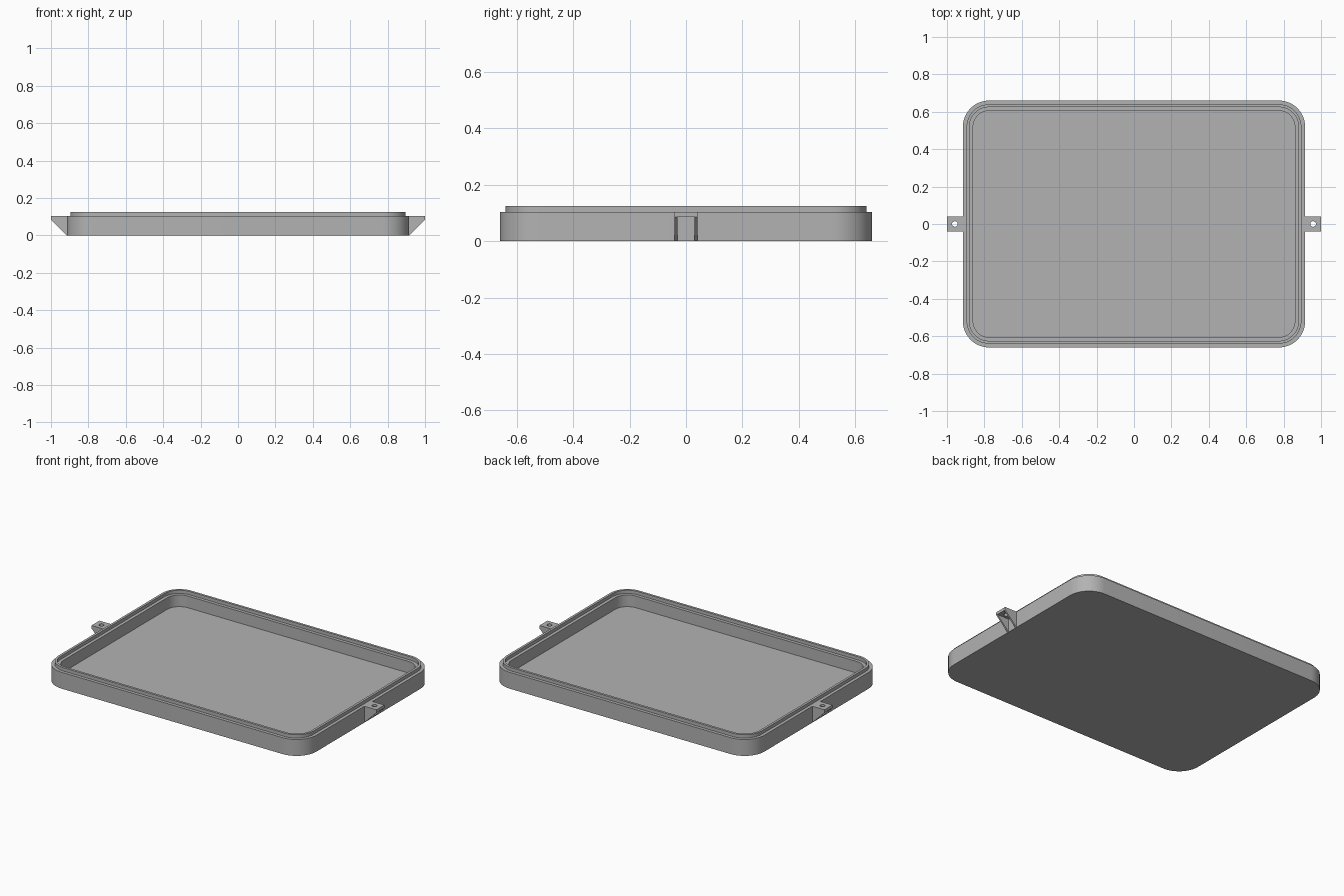
import bpy, bmesh
from math import cos, sin, pi, radians

cube = bpy.data.objects.get("Cube")
if cube:
    bpy.data.objects.remove(cube)

grey = bpy.data.materials.new("plain grey")
grey.use_nodes = True
colour = (0.45, 0.45, 0.45, 1)
grey.diffuse_color = colour
grey.node_tree.nodes["Principled BSDF"].inputs["Base Color"].default_value = colour

HALF_X, HALF_Y, RADIUS = 0.915, 0.66, 0.14
SHOULDER, LIP_TOP, FLOOR = 0.104, 0.125, 0.03
TAB_Y, TAB_UNDER = 0.04, 0.085


def finish(name, bm):
    """Turn a bmesh into a named, smoothed object."""
    bmesh.ops.recalc_face_normals(bm, faces=bm.faces)
    mesh = bpy.data.meshes.new(name)
    bm.to_mesh(mesh)
    bm.free()
    mesh.materials.append(grey)
    obj = bpy.data.objects.new(name, mesh)
    bpy.context.collection.objects.link(obj)
    bpy.ops.object.select_all(action='DESELECT')
    obj.select_set(True)
    bpy.context.view_layer.objects.active = obj
    bpy.ops.object.shade_smooth_by_angle(angle=radians(30))
    return obj


def loft(name, rings, closed):
    """Skin a list of rings; join the ends or cap them."""
    bm = bmesh.new()
    loops = [[bm.verts.new(p) for p in ring] for ring in rings]
    pairs = list(zip(loops, loops[1:]))
    if closed:
        pairs.append((loops[-1], loops[0]))
    else:
        bm.faces.new(loops[0])
        bm.faces.new(loops[-1])
    n = len(loops[0])
    for a, b in pairs:
        for i in range(n):
            j = (i + 1) % n
            bm.faces.new((a[i], a[j], b[j], b[i]))
    return finish(name, bm)


def rounded_ring(inset, z, steps=12):
    """Rounded rectangle set in from the outer wall."""
    r = RADIUS - inset
    ring = []
    for quarter, (sx, sy) in enumerate([(1, 1), (-1, 1), (-1, -1), (1, -1)]):
        for k in range(steps + 1):
            a = (quarter + k / steps) * pi / 2
            ring.append((sx * (HALF_X - RADIUS) + r * cos(a),
                         sy * (HALF_Y - RADIUS) + r * sin(a), z))
    return ring


# Tray: outer wall, shoulder, raised lip, inner ledge and floor
profile = [(0, 0), (0, SHOULDER), (0.02, SHOULDER), (0.02, LIP_TOP),
           (0.035, LIP_TOP), (0.035, SHOULDER), (0.055, SHOULDER), (0.055, FLOOR)]
loft("tray", [rounded_ring(*p) for p in profile], False)


def plate_ring(cx, z, hole, steps=24):
    """Round hole outline, or the rectangle around it."""
    ring = []
    for k in range(steps):
        c, s = cos(2 * pi * k / steps), sin(2 * pi * k / steps)
        if hole:
            ring.append((cx + 0.015 * c, 0.015 * s, z))
        else:
            m = max(abs(c), abs(s))
            ring.append((cx + (1 - HALF_X) / 2 * c / m, TAB_Y * s / m, z))
    return ring


# Mounting tabs: drilled plate on two triangular gussets
for side, label in ((1, "left"), (-1, "right")):
    cx = side * (1 + HALF_X) / 2
    loft(label + "_tab_plate",
         [plate_ring(cx, SHOULDER, False), plate_ring(cx, SHOULDER, True),
          plate_ring(cx, TAB_UNDER, True), plate_ring(cx, TAB_UNDER, False)], True)
    for end, where in ((-1, "front"), (1, "back")):
        triangle = [(HALF_X, 0), (1, TAB_UNDER), (HALF_X, TAB_UNDER)]
        loft(f"{label}_{where}_gusset",
             [[(side * x, end * y, z) for x, z in triangle]
              for y in (TAB_Y, TAB_Y - 0.01)], False)
